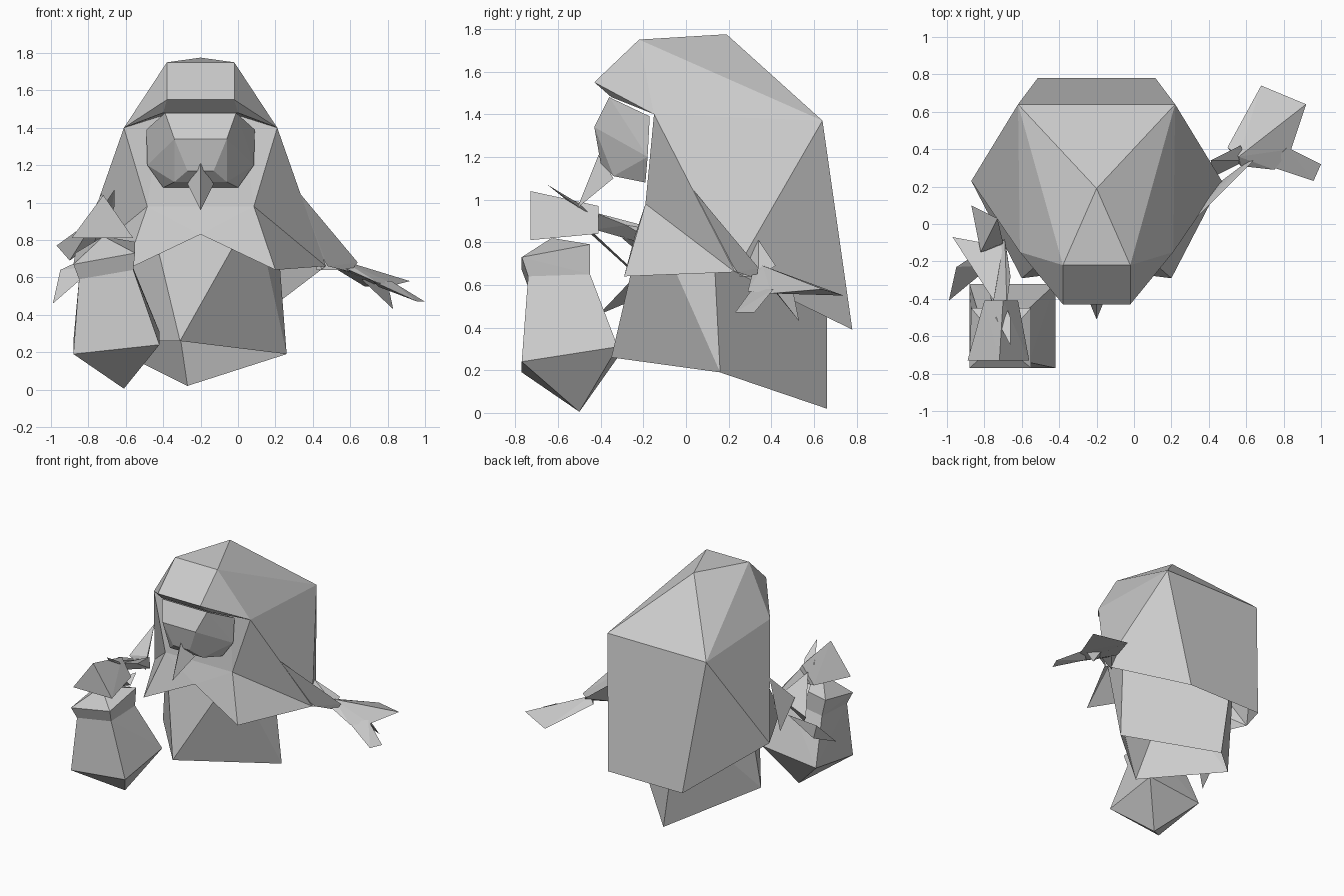
import bpy
import bmesh

cube = bpy.data.objects.get("Cube")
if cube:
    bpy.data.objects.remove(cube, do_unlink=True)

grey = bpy.data.materials.new("plain grey")
grey.use_nodes = True
colour = (0.6, 0.6, 0.6, 1)
grey.diffuse_color = colour
grey.node_tree.nodes["Principled BSDF"].inputs["Base Color"].default_value = colour

AXIS = -0.2  # the body's own centre line


def finish(name, bm):
    bmesh.ops.recalc_face_normals(bm, faces=bm.faces[:])
    mesh = bpy.data.meshes.new(name)
    bm.to_mesh(mesh)
    bm.free()
    mesh.materials.append(grey)
    obj = bpy.data.objects.new(name, mesh)
    bpy.context.collection.objects.link(obj)


def facet(name, points, open_below=False):
    """Faceted solid wrapped around a few corner points."""
    bm = bmesh.new()
    for p in points:
        bm.verts.new(p)
    bmesh.ops.convex_hull(bm, input=bm.verts[:])
    loose = [v for v in bm.verts if not v.link_faces]
    bmesh.ops.delete(bm, geom=loose, context="VERTS")
    bmesh.ops.dissolve_limit(bm, angle_limit=0.02, verts=bm.verts[:], edges=bm.edges[:])
    if open_below:
        bmesh.ops.recalc_face_normals(bm, faces=bm.faces[:])
        under = [f for f in bm.faces if f.normal.z < -0.6]
        bmesh.ops.delete(bm, geom=under, context="FACES")
    finish(name, bm)


def both_sides(points):
    return [(AXIS + s * x, y, z) for x, y, z in points for s in (-1, 1)]


# Hooded cloak, open below: one half by named corners, mirrored over the centre line
corners = {
    "apex": (0, .19, 1.775), "crown_mid": (0, -.22, 1.75), "crown": (.18, -.22, 1.75),
    "brim_mid": (0, -.43, 1.55), "brim": (.18, -.43, 1.55), "temple": (.41, -.15, 1.4),
    "nape_mid": (0, .64, 1.37), "nape": (.42, .64, 1.37), "elbow": (.67, .23, .66),
    "hem_mid": (0, .78, .39), "hem": (.315, .78, .39), "neck_mid": (0, -.19, .98),
    "neck": (.285, -.19, .98), "cape": (.4, -.29, .64), "clasp": (0, -.24, .83),
    "lip_mid": (0, -.35, 1.48), "lip": (.2, -.35, 1.48),
    "inner_mid": (0, -.12, 1.46), "inner": (.22, -.12, 1.46),
}
panels = [
    # crown and back
    ("apex", "crown_mid", "crown"),
    ("crown_mid", "brim_mid", "brim", "crown"),
    ("crown", "brim", "temple"),
    ("crown", "temple", "nape"),
    ("apex", "crown", "nape"),
    ("apex", "nape", "nape_mid"),
    ("nape", "hem", "hem_mid", "nape_mid"),
    # sides and cape
    ("nape", "elbow", "hem"),
    ("temple", "elbow", "nape"),
    ("temple", "neck", "elbow"),
    ("neck", "cape", "elbow"),
    ("neck_mid", "clasp", "neck"),
    ("neck", "clasp", "cape"),
    # hood opening
    ("brim_mid", "lip_mid", "lip", "brim"),
    ("brim", "lip", "temple"),
    ("lip_mid", "inner_mid", "inner", "lip"),
    ("lip", "inner", "temple"),
    ("temple", "inner", "neck"),
    ("inner_mid", "neck_mid", "neck", "inner"),
]
bm = bmesh.new()
verts = {k: bm.verts.new(p) for k, p in corners.items()}
for panel in panels:
    bm.faces.new([verts[k] for k in panel])
half = bm.verts[:] + bm.edges[:] + bm.faces[:]
bmesh.ops.mirror(bm, geom=half, axis="X", merge_dist=0.001)
bmesh.ops.translate(bm, verts=bm.verts[:], vec=(AXIS, 0, 0))
finish("hooded_cloak", bm)

# Robe below the cape, a hollow skirt
facet("robe", [(-.31, -.35, .26), (.26, .16, .19), (-.27, .66, .02), (-.75, .16, .26),
               (-.48, -.185, .97), (.09, -.185, .97), (.2, .12, .97), (-.7, .25, .92),
               (-.4, .66, .9)], open_below=True)

# Face and beak
facet("face", both_sides([(.19, -.36, 1.48), (.14, -.43, 1.34), (.07, -.4, 1.17),
                          (.29, -.17, 1.39), (.285, -.18, 1.2),
                          (.2, -.19, 1.08), (.14, -.34, 1.11)]))
facet("beak", [(AXIS, -.41, 1.21), (AXIS, -.51, .96)]
      + both_sides([(.07, -.34, 1.1)]))

# Sack: body, collar and domed top
mouth = [(-.85, -.74, .59), (-.56, -.74, .64), (-.56, -.45, .65), (-.84, -.45, .6)]
facet("sack_body", mouth + [(-.88, -.77, .19), (-.42, -.77, .24), (-.42, -.32, .31),
                            (-.88, -.32, .26), (-.61, -.5, .005)])
facet("sack_collar", mouth + [(-.88, -.77, .67), (-.55, -.77, .73), (-.55, -.45, .79),
                              (-.87, -.45, .73), (-.72, -.63, .82)])

# Right arm holding the sack
facet("right_hand", [(-.89, -.73, .81), (-.56, -.73, .81), (-.72, -.73, 1.04),
                     (-.8, -.41, .84), (-.62, -.41, .84), (-.7, -.41, .97)])
facet("right_thumb", [(-.66, -.65, 1.07), (-.74, -.5, .95), (-.66, -.5, .98),
                      (-.68, -.45, .93)])
facet("right_sleeve", [(-.73, .03, 1.05), (-.82, -.15, .85), (-.87, .1, .7),
                       (-.7, -.12, .76), (-.7, -.1, .86)])
facet("right_forearm", [(-.69, -.09, .85), (-.78, -.08, .76), (-.69, -.08, .76),
                        (-.68, -.43, .94), (-.76, -.43, .86), (-.66, -.28, .88)])
facet("right_cuff_upper", [(-.97, -.07, .77), (-.9, -.15, .69), (-.75, -.41, .93),
                           (-.73, -.3, .82), (-.7, -.12, .84)])
facet("right_cuff_lower", [(-.99, -.41, .46), (-.93, -.22, .54), (-.95, -.23, .64),
                           (-.78, -.12, .72), (-.76, -.22, .66)])
facet("right_cuff_inner", [(-.75, -.47, .86), (-.7, -.43, .84), (-.8, -.25, .66),
                           (-.72, -.28, .7)])

# Left arm held out to the side
facet("left_sleeve_front", [(.33, .03, 1.05), (.64, .34, .68), (.6, .33, .63),
                            (.48, .24, .66), (.3, .05, .95)])
facet("left_sleeve_back", [(.41, .34, .81), (.57, .42, .69), (.54, .35, .66),
                           (.42, .25, .64), (.6, .34, .64)])
facet("left_palm", [(.5, .41, .66), (.57, .31, .65), (.68, .74, .55), (.92, .64, .58),
                    (.84, .4, .56), (.75, .29, .57), (.56, .36, .69)])
facet("left_finger", [(.66, .4, .59), (.8, .42, .57), (.72, .5, .58), (.83, .53, .43)])
facet("left_thumb", [(.72, .31, .58), (.82, .41, .58), (.75, .36, .55),
                     (1, .32, .47), (.96, .23, .47)])
